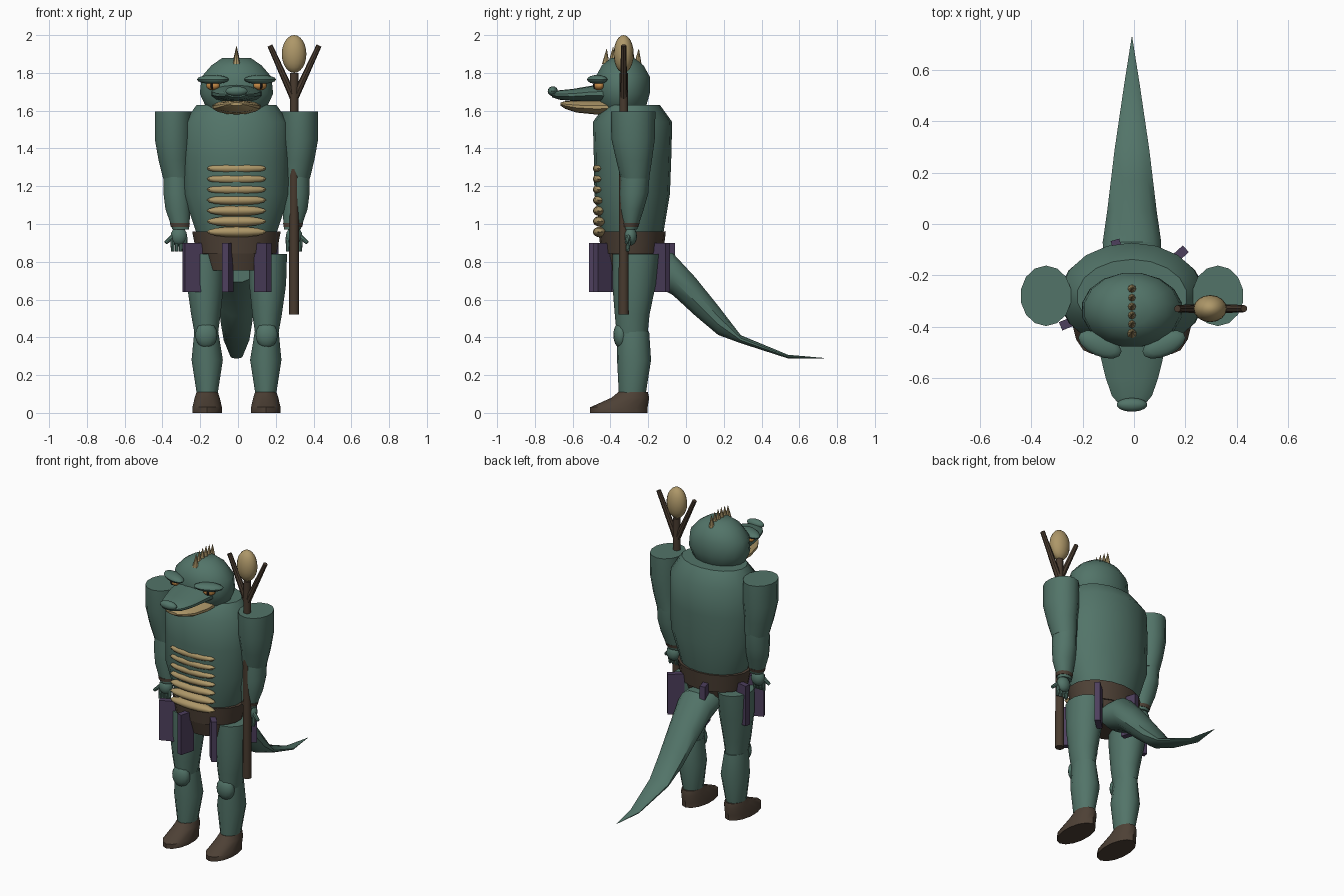
import bpy, bmesh, math
from mathutils import Vector, Matrix

CX = -0.008            # mirror plane of the body
SIDES = ((-1, "left"), (1, "right"))


def mat(name, rgb):
    m = bpy.data.materials.new(name)
    m.diffuse_color = (*rgb, 1)
    return m


GREEN = mat("scale green", (0.085, 0.175, 0.14))
BEIGE = mat("horn beige", (0.42, 0.31, 0.14))
BROWN = mat("leather brown", (0.075, 0.052, 0.036))
WOOD = mat("staff wood", (0.065, 0.043, 0.028))
PURPLE = mat("cloth purple", (0.075, 0.05, 0.11))
AMBER = mat("eye amber", (0.55, 0.25, 0.06))
DARK = mat("pupil dark", (0.02, 0.015, 0.012))


def finish(bm, name, material):
    bmesh.ops.recalc_face_normals(bm, faces=bm.faces)
    me = bpy.data.meshes.new(name)
    bm.to_mesh(me)
    bm.free()
    me.materials.append(material)
    ob = bpy.data.objects.new(name, me)
    bpy.context.collection.objects.link(ob)
    return ob


def loft(name, rings, material, sides=14, along="z"):
    """Skin ellipses (x, y, z, r1, r2) lying across the z or the y axis."""
    bm = bmesh.new()
    loops = []
    for x, y, z, r1, r2 in rings:
        loop = []
        for i in range(sides):
            a = math.tau * (i + 0.5) / sides
            u, v = r1 * math.cos(a), r2 * math.sin(a)
            loop.append(bm.verts.new((x + u, y + v, z) if along == "z" else (x + u, y, z + v)))
        loops.append(loop)
    for a, b in zip(loops, loops[1:]):
        for i in range(sides):
            j = (i + 1) % sides
            bm.faces.new((a[i], a[j], b[j], b[i]))
    bm.faces.new(loops[0])
    bm.faces.new(loops[-1])
    return finish(bm, name, material)


def ball(name, loc, radii, material, turn=0, seg=14, rows=8):
    bm = bmesh.new()
    m = Matrix.Translation(loc) @ Matrix.Rotation(turn, 4, "Z") @ Matrix.Diagonal((*radii, 1))
    bmesh.ops.create_uvsphere(bm, u_segments=seg, v_segments=rows, radius=1, matrix=m)
    return finish(bm, name, material)


def rod(name, a, b, r1, r2, material, sides=10):
    a, b = Vector(a), Vector(b)
    d = b - a
    bm = bmesh.new()
    m = Matrix.Translation((a + b) / 2) @ d.to_track_quat("Z", "Y").to_matrix().to_4x4()
    bmesh.ops.create_cone(bm, cap_ends=True, segments=sides, radius1=r1, radius2=r2,
                          depth=d.length, matrix=m)
    return finish(bm, name, material)


# Torso
loft("torso", [(CX, -0.285, 0.90, 0.20, 0.15), (CX, -0.285, 0.95, 0.215, 0.165),
               (CX, -0.285, 1.16, 0.285, 0.20), (CX, -0.283, 1.35, 0.285, 0.205),
               (CX, -0.283, 1.54, 0.28, 0.21), (CX, -0.283, 1.63, 0.215, 0.145)], GREEN, 18)

# Belly plates
for i in range(7):
    ball(f"belly_plate_{i}", (CX, -0.455, 0.958 + 0.056 * i), (0.162, 0.038, 0.028), BEIGE)

# Belt and tapered loincloth
loft("belt", [(CX, -0.285, 0.845, 0.215, 0.165), (CX, -0.285, 0.96, 0.238, 0.178)], BROWN, 18)
loft("loincloth", [(CX, -0.29, 0.755, 0.175, 0.13), (CX, -0.285, 0.86, 0.2, 0.165)], BROWN, 18)

# Cloth strips standing edge-on around the belt
strips = [(-0.055, -0.46), (0.13, -0.44), (0.165, -0.13),
          (-0.06, -0.11), (-0.235, -0.24), (-0.24, -0.38)]
for i, (x, y) in enumerate(strips):
    ang = math.atan2(y + 0.285, x - CX)
    bm = bmesh.new()
    bmesh.ops.create_cube(bm, size=1, matrix=Matrix.Translation((x, y, 0.77))
                          @ Matrix.Rotation(ang, 4, "Z") @ Matrix.Diagonal((0.1, 0.035, 0.26, 1)))
    finish(bm, f"cloth_strip_{i}", PURPLE)

# Head
hy = -0.335
loft("head", [(CX, hy, 1.56, 0.10, 0.07), (CX, hy, 1.62, 0.165, 0.125),
              (CX, hy, 1.69, 0.198, 0.146), (CX, hy, 1.78, 0.188, 0.146),
              (CX, hy, 1.84, 0.135, 0.112), (CX, hy, 1.88, 0.075, 0.06)], GREEN, 16)
loft("snout", [(CX, -0.40, 1.69, 0.14, 0.055), (CX, -0.50, 1.69, 0.13, 0.042),
               (CX, -0.60, 1.683, 0.105, 0.032), (CX, -0.67, 1.683, 0.08, 0.025),
               (CX, -0.71, 1.683, 0.045, 0.012)], GREEN, 14, "y")
ball("nose", (CX, -0.705, 1.703), (0.06, 0.027, 0.026), GREEN)
loft("lower_jaw", [(CX, -0.40, 1.62, 0.13, 0.04), (CX, -0.48, 1.618, 0.128, 0.038),
                   (CX, -0.58, 1.622, 0.105, 0.032), (CX, -0.64, 1.63, 0.07, 0.02),
                   (CX, -0.665, 1.635, 0.035, 0.008)], BEIGE, 14, "y")

# Crest of small spikes
for i in range(6):
    y = -0.425 + 0.034 * i
    z = 1.86 + 0.02 * math.sin(math.pi * (i + 0.5) / 6)
    rod(f"crest_spike_{i}", (CX, y, z - 0.02), (CX, y + 0.005, z + 0.062), 0.02, 0.001, BEIGE, 8)

# Tail
loft("tail", [(CX, -0.20, 0.77, 0.115, 0.08), (CX, -0.07, 0.735, 0.118, 0.115),
              (CX, 0.05, 0.615, 0.10, 0.105), (CX, 0.17, 0.49, 0.085, 0.08),
              (CX, 0.29, 0.39, 0.07, 0.022), (CX, 0.54, 0.298, 0.032, 0.01),
              (CX, 0.73, 0.29, 0.001, 0.001)], GREEN, 12, "y")

for s, side in SIDES:
    def X(v):
        return CX + s * v

    # Brow and eye
    ball(f"{side}_brow", (X(0.125), -0.47, 1.765), (0.09, 0.045, 0.024), GREEN, s * 0.42)
    ball(f"{side}_eye", (X(0.125), -0.463, 1.733), (0.038, 0.026, 0.024), AMBER, s * 0.42)
    ball(f"{side}_pupil", (X(0.13), -0.484, 1.733), (0.008, 0.008, 0.018), DARK, 0, 8, 6)

    # Arm
    loft(f"{side}_upper_arm", [(X(0.315), -0.27, 1.24, 0.075, 0.075),
                               (X(0.33), -0.275, 1.34, 0.085, 0.095),
                               (X(0.335), -0.28, 1.45, 0.10, 0.115),
                               (X(0.335), -0.28, 1.595, 0.10, 0.118)], GREEN)
    loft(f"{side}_forearm", [(X(0.295), -0.295, 0.97, 0.045, 0.036),
                             (X(0.31), -0.285, 1.08, 0.068, 0.062),
                             (X(0.315), -0.275, 1.16, 0.073, 0.075),
                             (X(0.318), -0.27, 1.255, 0.07, 0.077)], GREEN)
    loft(f"{side}_wristband", [(X(0.298), -0.295, 0.985, 0.051, 0.043),
                               (X(0.3), -0.293, 1.005, 0.054, 0.047)], BROWN)

    # Hand with fingers and thumb
    ball(f"{side}_palm", (X(0.305), -0.295, 0.935), (0.045, 0.036, 0.05), GREEN)
    for i in range(4):
        fx = 0.272 + 0.022 * i
        rod(f"{side}_finger_{i}", (X(fx), -0.3, 0.93), (X(fx), -0.31, 0.855), 0.013, 0.009, GREEN, 8)
    rod(f"{side}_thumb", (X(0.32), -0.3, 0.95), (X(0.375), -0.315, 0.9), 0.015, 0.01, GREEN, 8)

    # Leg
    loft(f"{side}_thigh", [(X(0.16), -0.285, 0.40, 0.06, 0.08), (X(0.162), -0.285, 0.52, 0.08, 0.092),
                           (X(0.165), -0.275, 0.68, 0.10, 0.115),
                           (X(0.165), -0.265, 0.84, 0.105, 0.125)], GREEN)
    loft(f"{side}_shin", [(X(0.155), -0.285, 0.09, 0.055, 0.07), (X(0.155), -0.275, 0.28, 0.085, 0.09),
                          (X(0.16), -0.28, 0.43, 0.065, 0.085)], GREEN)
    ball(f"{side}_knee", (X(0.16), -0.345, 0.412), (0.06, 0.04, 0.07), GREEN)
    loft(f"{side}_foot", [(X(0.155), -0.355, 0.0, 0.08, 0.152), (X(0.155), -0.355, 0.03, 0.08, 0.152),
                          (X(0.155), -0.295, 0.08, 0.068, 0.1),
                          (X(0.155), -0.28, 0.11, 0.058, 0.078)], BROWN)

# Staff with forked top and egg
SX, SY = 0.297, -0.33
rod("staff_shaft", (SX, SY, 0.52), (SX, SY, 1.80), 0.027, 0.022, WOOD, 12)
for i, dx in enumerate((-0.128, 0.132)):
    rod(f"staff_prong_{i}", (SX, SY, 1.66), (SX + dx, SY, 1.945), 0.02, 0.014, WOOD, 8)
ball("staff_egg", (SX, SY, 1.90), (0.065, 0.053, 0.10), BEIGE, 0, 16, 12)

# Smooth shading with sharp creases
bpy.ops.object.select_all(action="DESELECT")
for ob in bpy.context.scene.objects:
    ob.select_set(True)
    bpy.context.view_layer.objects.active = ob
bpy.ops.object.shade_smooth_by_angle(angle=math.radians(38))
